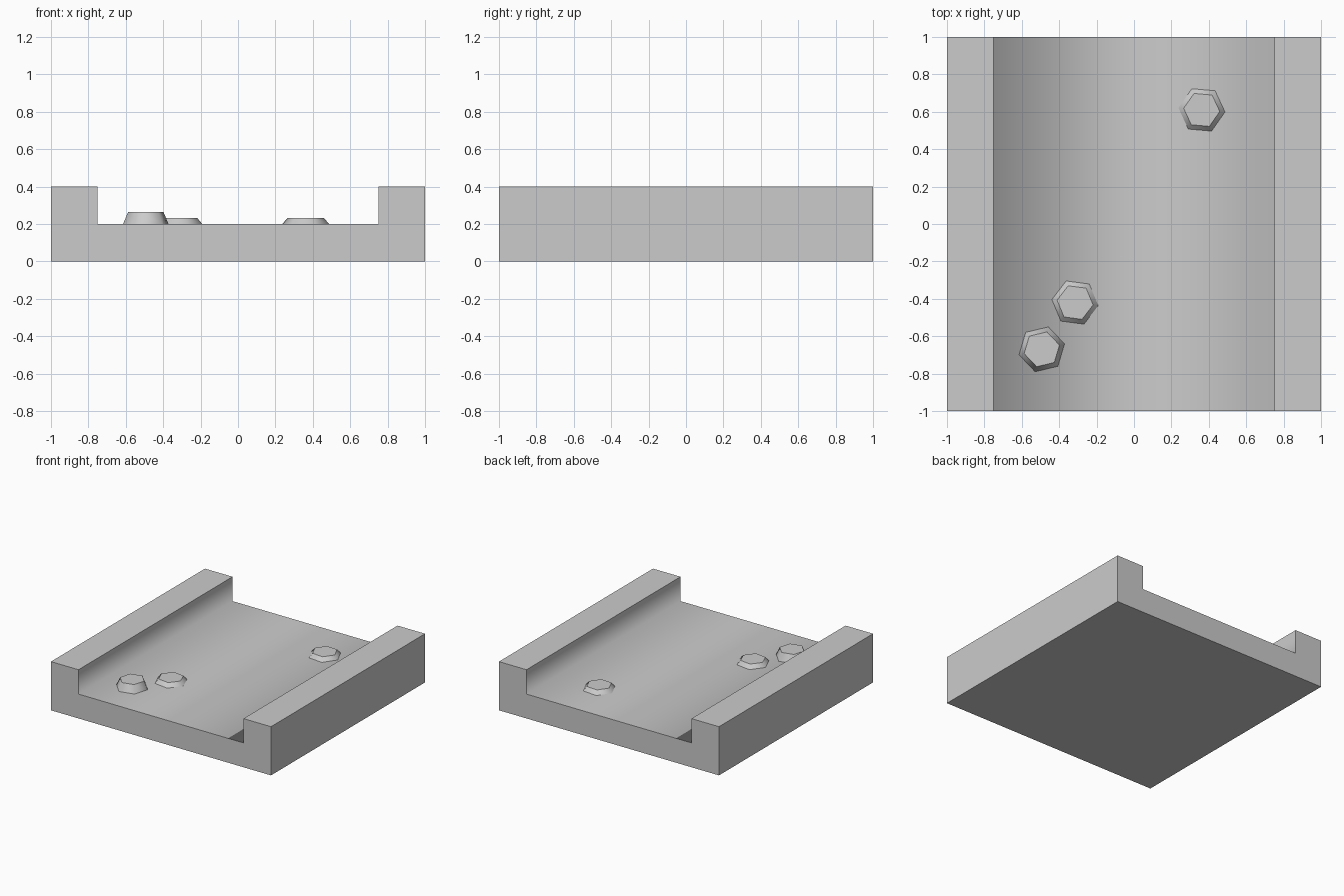
import bpy, bmesh
from math import radians
from mathutils import Matrix

if "Cube" in bpy.data.objects:
    bpy.data.objects.remove(bpy.data.objects["Cube"])


def finish(name, bm):
    bmesh.ops.recalc_face_normals(bm, faces=bm.faces)
    mesh = bpy.data.meshes.new(name)
    bm.to_mesh(mesh)
    bm.free()
    obj = bpy.data.objects.new(name, mesh)
    bpy.context.collection.objects.link(obj)
    return obj


# Trench: U-shaped profile extruded along y
HALF, INNER, FLOOR, TOP = 1.0, 0.75, 0.2, 0.4
profile = [(-HALF, 0), (HALF, 0), (HALF, TOP), (INNER, TOP),
           (INNER, FLOOR), (-INNER, FLOOR), (-INNER, TOP), (-HALF, TOP)]
bm = bmesh.new()
face = bm.faces.new([bm.verts.new((x, -HALF, z)) for x, z in profile])
new = bmesh.ops.extrude_face_region(bm, geom=[face])["geom"]
bmesh.ops.translate(bm, vec=(0, 2 * HALF, 0),
                    verts=[v for v in new if isinstance(v, bmesh.types.BMVert)])
# The channel's floor and inner walls shade as one smooth strip
for f in bm.faces:
    c = f.calc_center_median()
    if len(f.verts) == 4 and abs(c.x) < INNER + 0.01 and c.z > 0.1:
        f.smooth = True
finish("trench_block", bm)


# Rocks: tapered six-sided studs on the floor with smooth sides, flat top
def rock(name, x, y, height, angle):
    bm = bmesh.new()
    bmesh.ops.create_cone(bm, cap_ends=True, segments=6,
                          radius1=0.125, radius2=0.097, depth=height)
    # align a corner with the given angle
    v = bm.verts[:][0].co
    start = v.xy.angle_signed((1, 0))
    bm.transform(Matrix.Rotation(radians(angle) - start, 4, 'Z'))
    bm.transform(Matrix.Translation((x, y, FLOOR + height / 2)))
    for f in bm.faces:
        f.smooth = len(f.verts) == 4
    finish(name, bm)


rock("tall_rock", -0.493, -0.67, 0.065, 13.5)
rock("front_low_rock", -0.315, -0.42, 0.033, -7.5)
rock("back_low_rock", 0.362, 0.61, 0.033, -5)
